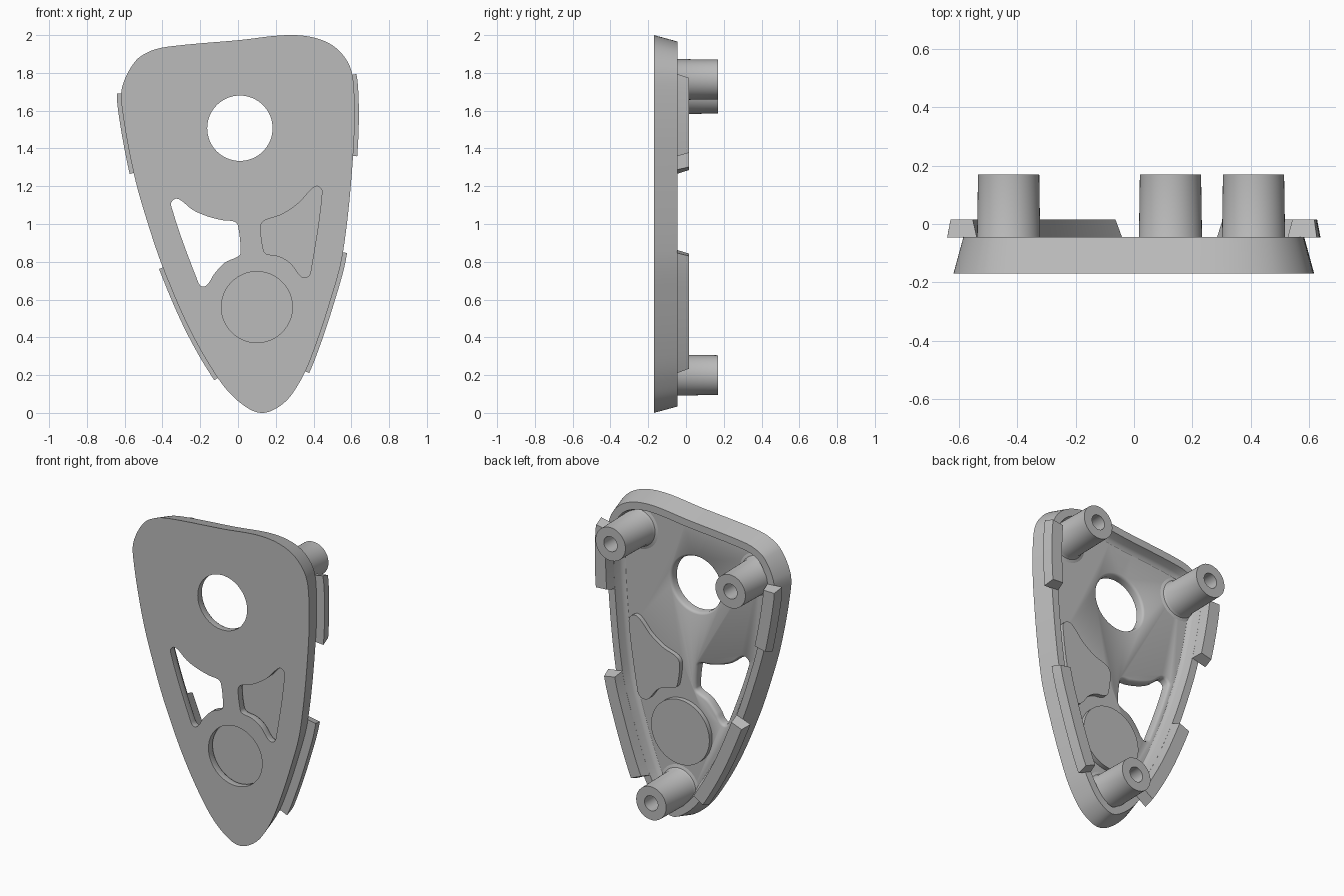
import bpy, bmesh, math
from mathutils import Vector, geometry

cube = bpy.data.objects.get("Cube")
if cube:
    bpy.data.objects.remove(cube)

grey = bpy.data.materials.new("plain grey")
grey.use_nodes = True
grey.diffuse_color = (0.5, 0.5, 0.5, 1)
grey.node_tree.nodes["Principled BSDF"].inputs["Base Color"].default_value = (0.5, 0.5, 0.5, 1)

FRONT, FLOOR, RIM, CLIP_TOP, POST_TOP = -0.17, -0.115, -0.045, 0.016, 0.17


def smooth_loop(points, steps=8):
    """Closed smooth curve through (x, z) points."""
    pts = [Vector((x, 0, z)) for x, z in points]
    n = len(pts)
    tangent = [(pts[(i + 1) % n] - pts[i - 1]).normalized() for i in range(n)]
    out = []
    for i in range(n):
        j = (i + 1) % n
        reach = (pts[j] - pts[i]).length / 3
        out += geometry.interpolate_bezier(pts[i], pts[i] + tangent[i] * reach,
                                           pts[j] - tangent[j] * reach, pts[j], steps + 1)[:-1]
    return out


def circle(x, z, r, n=64):
    return [Vector((x + r * math.sin(math.tau * i / n), 0, z + r * math.cos(math.tau * i / n)))
            for i in range(n)]


def inward(loop):
    """Inward normals of a clockwise loop."""
    n = len(loop)
    out = []
    for i in range(n):
        d = (loop[(i + 1) % n] - loop[i - 1]).normalized()
        out.append(Vector((d.z, 0, -d.x)))
    return out


def finish(name, bm):
    bmesh.ops.recalc_face_normals(bm, faces=bm.faces)
    mesh = bpy.data.meshes.new(name)
    bm.to_mesh(mesh)
    bm.free()
    mesh.materials.append(grey)
    obj = bpy.data.objects.new(name, mesh)
    bpy.context.collection.objects.link(obj)
    return obj


def skin(name, rings):
    """Bridge closed rings and cap both ends."""
    bm = bmesh.new()
    rows = [[bm.verts.new(p) for p in ring] for ring in rings]
    for a, b in zip(rows, rows[1:]):
        for i in range(len(a)):
            j = (i + 1) % len(a)
            bm.faces.new((a[i], a[j], b[j], b[i]))
    bm.faces.new(rows[0])
    bm.faces.new(rows[-1])
    return finish(name, bm)


def loft(name, loop, profile):
    """Stack copies of a loop; profile is (inset, y)."""
    normals = inward(loop)
    return skin(name, [[p + m * inset + Vector((0, y, 0)) for p, m in zip(loop, normals)]
                       for inset, y in profile])


def shade(obj):
    bpy.ops.object.select_all(action='DESELECT')
    obj.select_set(True)
    bpy.context.view_layer.objects.active = obj
    bpy.ops.object.shade_smooth_by_angle(angle=math.radians(32))


# Shield-shaped tray with tapered rim
outline = smooth_loop([
    (0.30, 2.0), (0.48, 1.958), (0.585, 1.85), (0.615, 1.7), (0.61, 1.37), (0.555, 0.845),
    (0.485, 0.58), (0.39, 0.3), (0.325, 0.16), (0.24, 0.05), (0.125, 0.0), (0.01, 0.055),
    (-0.10, 0.175), (-0.255, 0.44), (-0.39, 0.75), (-0.47, 0.98), (-0.55, 1.26),
    (-0.615, 1.62), (-0.612, 1.73), (-0.545, 1.86), (-0.465, 1.915), (-0.36, 1.94), (0.0, 1.973)])
tray = loft("tray", outline, [(0, FRONT), (0.034, RIM), (0.08, RIM), (0.092, -0.09),
                              (0.1, -0.105), (0.115, FLOOR)])

# Windows through the tray floor, edges eased at the back
right_window = smooth_loop([
    (-0.355, 1.10), (-0.335, 1.132), (-0.305, 1.127), (-0.24, 1.075), (-0.16, 1.04), (-0.08, 1.02),
    (-0.02, 1.013), (0.0, 0.99), (0.014, 0.85), (0.0, 0.828), (-0.07, 0.795), (-0.13, 0.73),
    (-0.155, 0.688), (-0.185, 0.668), (-0.21, 0.69)], 5)
left_window = smooth_loop([
    (0.12, 0.99), (0.14, 1.018), (0.23, 1.05), (0.32, 1.11), (0.385, 1.18), (0.42, 1.2),
    (0.445, 1.17), (0.385, 0.75), (0.37, 0.722), (0.335, 0.722), (0.28, 0.79), (0.22, 0.828),
    (0.15, 0.842), (0.135, 0.86)], 5)
windows = {"upper_round": circle(0.01, 1.507, 0.173), "lower_round": circle(0.1, 0.56, 0.188),
           "right_window": right_window, "left_window": left_window}
cutters = []
for name, loop in windows.items():
    cutter = loft(name + "_cutter", loop, [(0, FRONT - 0.05), (0, FLOOR - 0.015),
                                           (-0.006, FLOOR - 0.005), (-0.016, FLOOR + 0.001),
                                           (-0.016, FLOOR + 0.03)])
    cutter.hide_render = True
    mod = tray.modifiers.new(name, 'BOOLEAN')
    mod.operation = 'DIFFERENCE'
    mod.solver = 'EXACT'
    mod.object = cutter
    cutters.append(cutter)

# Apply the cuts and drop the cutters
depsgraph = bpy.context.evaluated_depsgraph_get()
cut_mesh = bpy.data.meshes.new_from_object(tray.evaluated_get(depsgraph))
tray.modifiers.clear()
tray.data = cut_mesh
for cutter in cutters:
    bpy.data.objects.remove(cutter)
shade(tray)

# Hollow posts with a flared foot
for name, x, z in (("upper_left_post", 0.41, 1.765), ("upper_right_post", -0.43, 1.69),
                   ("bottom_post", 0.125, 0.2)):
    post = loft(name, circle(x, z, 0.105, 48), [
        (-0.03, FLOOR - 0.01), (-0.03, FLOOR), (-0.012, FLOOR + 0.006), (-0.004, FLOOR + 0.02),
        (0, POST_TOP), (0.058, POST_TOP), (0.06, FLOOR + 0.02)])
    shade(post)

# Edge clips following the rim
normals = inward(outline)
bottom = min(range(len(outline)), key=lambda i: outline[i].z)
sides = {"left": list(zip(outline, normals))[:bottom + 1],
         "right": list(zip(outline, normals))[bottom:]}


def at_height(side, z):
    """Outline point and normal at height z."""
    for (p, m), (q, n) in zip(sides[side], sides[side][1:]):
        if p.z != q.z and min(p.z, q.z) <= z <= max(p.z, q.z):
            t = (z - p.z) / (q.z - p.z)
            return p.lerp(q, t), m.lerp(n, t).normalized()


for name, side, low, high in (("upper_left_clip", "left", 1.36, 1.79),
                              ("upper_right_clip", "right", 1.27, 1.69),
                              ("lower_left_clip", "left", 0.22, 0.85),
                              ("lower_right_clip", "right", 0.185, 0.77)):
    section = ((-0.022, RIM - 0.002, 0), (-0.01, CLIP_TOP, 0.018),
               (0.066, CLIP_TOP, 0.018), (0.08, RIM - 0.002, 0))
    rings = []
    for k in range(21):
        ring = []
        for inset, y, draft in section:
            z = low + draft + (high - low - 2 * draft) * k / 20
            p, m = at_height(side, z)
            ring.append(p + m * inset + Vector((0, y, 0)))
        rings.append(ring)
    shade(skin(name, rings))
